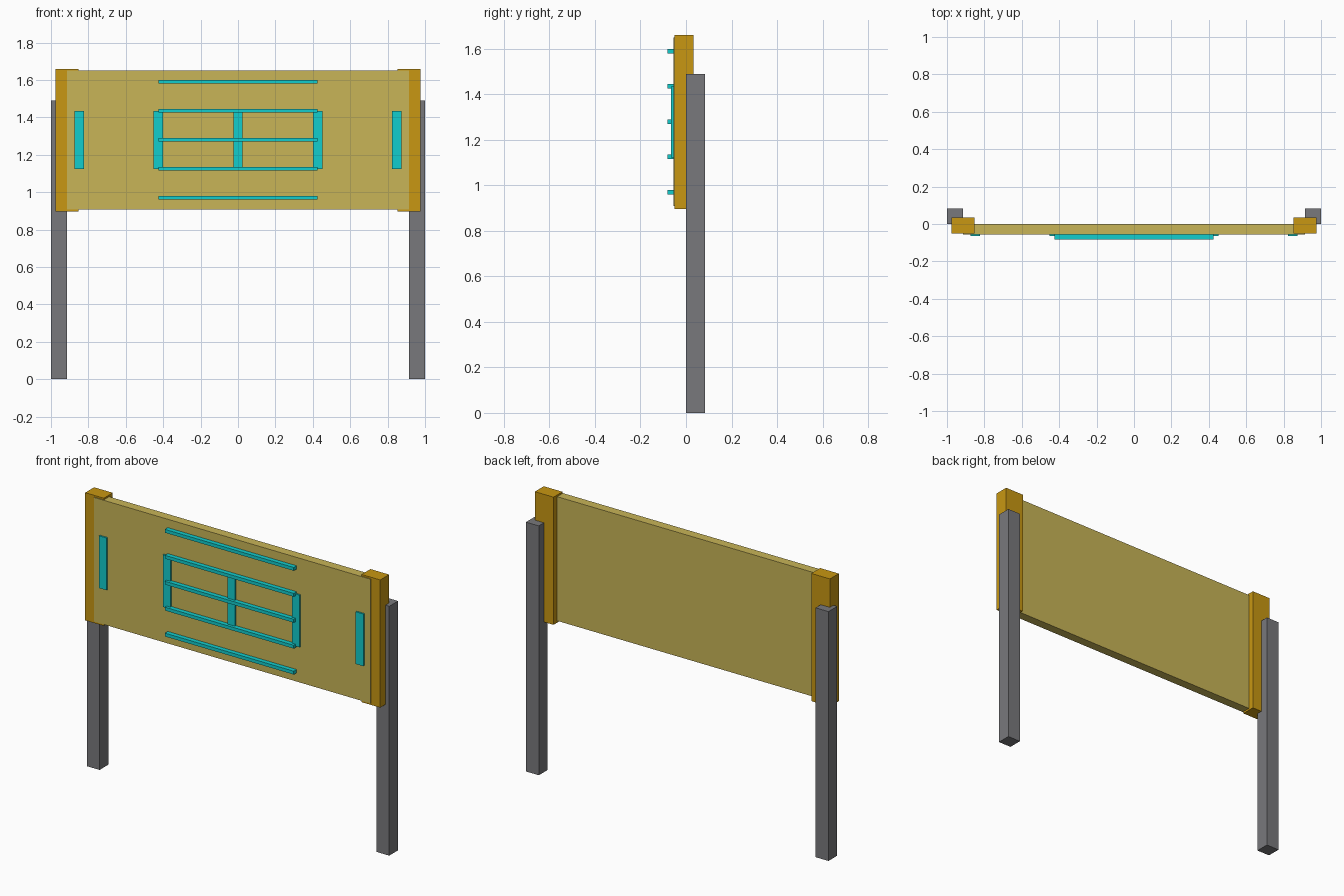
import bpy

if "Cube" in bpy.data.objects:
    bpy.data.objects.remove(bpy.data.objects["Cube"])


def material(name, rgb):
    m = bpy.data.materials.new(name)
    m.diffuse_color = (*rgb, 1.0)
    m.use_nodes = True
    m.node_tree.nodes["Principled BSDF"].inputs["Base Color"].default_value = m.diffuse_color
    return m


GREY = material("post grey", (0.19, 0.19, 0.20))
AMBER = material("bracket amber", (0.58, 0.31, 0.006))
TAN = material("panel tan", (0.58, 0.46, 0.095))
TEAL = material("trim teal", (0.006, 0.61, 0.61))


def box(name, x, y, z, mat):
    """Box spanning the given (min, max) ranges."""
    spans = (x, y, z)
    bpy.ops.mesh.primitive_cube_add(size=1, location=[(a + b) / 2 for a, b in spans])
    ob = bpy.context.object
    ob.name = name
    ob.scale = [b - a for a, b in spans]
    bpy.ops.object.transform_apply(location=False, rotation=False, scale=True)
    ob.data.materials.append(mat)
    return ob


def pair(name, x, y, z, mat):
    """Right-hand box and its mirror on the left."""
    box(name + "_right", x, y, z, mat)
    box(name + "_left", (-x[1], -x[0]), y, z, mat)


# Posts and the end brackets holding the board
pair("post", (0.915, 1.0), (0.0, 0.083), (0.0, 1.49), GREY)
pair("end_bracket", (0.852, 0.975), (-0.05, 0.034), (0.897, 1.66), AMBER)

# Board
box("board", (-0.915, 0.915), (-0.055, 0.0), (0.908, 1.65), TAN)

# Upright trim strips on the board face
UP_Y, UP_Z = (-0.065, -0.054), (1.123, 1.435)
pair("outer_strip", (0.824, 0.874), UP_Y, UP_Z, TEAL)
pair("frame_upright", (0.401, 0.452), UP_Y, UP_Z, TEAL)
box("centre_upright", (-0.025, 0.025), UP_Y, UP_Z, TEAL)

# Five evenly spaced horizontal rails
for i in range(5):
    z = 0.97 + i * 0.155
    box(f"rail_{i + 1}", (-0.426, 0.426), (-0.082, -0.054), (z - 0.01, z + 0.01), TEAL)
